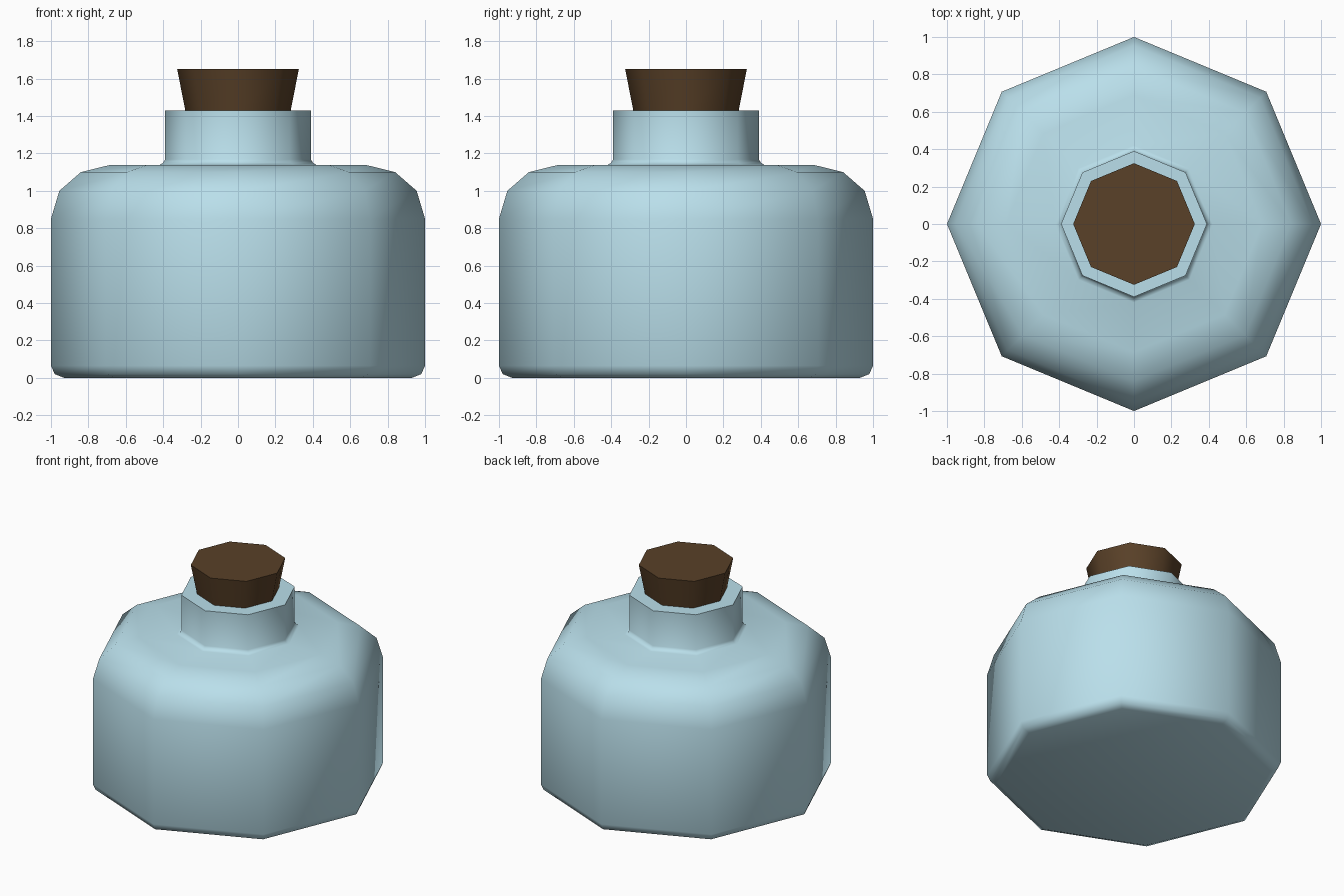
import bpy, bmesh, math

if "Cube" in bpy.data.objects:
    bpy.data.objects.remove(bpy.data.objects["Cube"])

SIDES = 8


def material(name, color):
    m = bpy.data.materials.new(name)
    m.diffuse_color = color
    m.use_nodes = True
    m.node_tree.nodes["Principled BSDF"].inputs["Base Color"].default_value = m.diffuse_color
    return m


def lathe(name, profile, mat):
    """Closed eight-sided solid from (radius, z) pairs, bottom to top."""
    bm = bmesh.new()
    rings = []
    for r, z in profile:
        rings.append([bm.verts.new((r * math.cos(i * math.tau / SIDES),
                                    r * math.sin(i * math.tau / SIDES), z))
                      for i in range(SIDES)])
    for a, b in zip(rings, rings[1:]):
        for i in range(SIDES):
            j = (i + 1) % SIDES
            bm.faces.new((a[i], a[j], b[j], b[i]))
    bm.faces.new(rings[0][::-1])
    bm.faces.new(rings[-1])
    mesh = bpy.data.meshes.new(name)
    bm.to_mesh(mesh)
    bm.free()
    mesh.materials.append(mat)
    obj = bpy.data.objects.new(name, mesh)
    bpy.context.collection.objects.link(obj)
    bpy.ops.object.select_all(action='DESELECT')
    obj.select_set(True)
    bpy.context.view_layer.objects.active = obj
    bpy.ops.object.shade_smooth_by_angle(angle=math.radians(50))
    return obj


glass = material("pale_blue_glass", (0.49, 0.74, 0.83, 1))
cork = material("brown_cork", (0.10, 0.052, 0.021, 1))

# Bottle: bevelled base, straight wall, rounded shoulder, flared neck
lathe("bottle", [(0.93, 0.0), (0.98, 0.02), (1.0, 0.065), (1.0, 0.85),
                 (0.955, 1.0), (0.84, 1.10), (0.685, 1.138), (0.42, 1.138),
                 (0.40, 1.15), (0.39, 1.168), (0.39, 1.43)], glass)

# Tapered stopper seated in the neck
lathe("stopper", [(0.28, 1.42), (0.325, 1.65)], cork)
